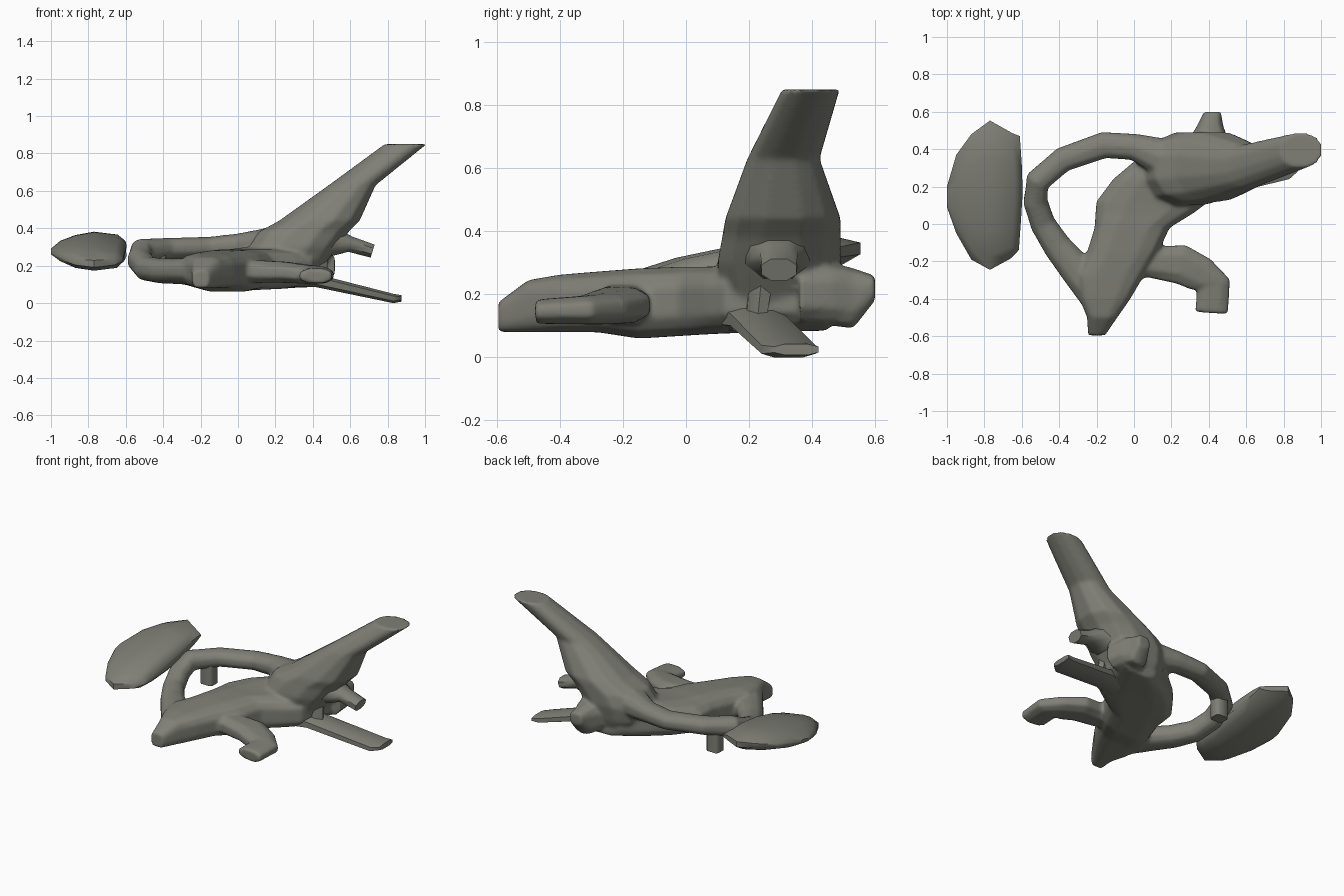
import bpy, bmesh, math
from mathutils import Vector

grey = bpy.data.materials.new("warm grey")
grey.diffuse_color = (0.215, 0.215, 0.185, 1)


def loft(name, rings, angle=50):
    """Skin a list of equal-length point rings and cap both ends."""
    bm = bmesh.new()
    vs = [[bm.verts.new(p) for p in r] for r in rings]
    n = len(vs[0])
    for a, b in zip(vs, vs[1:]):
        for i in range(n):
            j = (i + 1) % n
            bm.faces.new((a[i], a[j], b[j], b[i]))
    bm.faces.new(vs[0][::-1])
    bm.faces.new(vs[-1])
    bmesh.ops.recalc_face_normals(bm, faces=bm.faces)
    me = bpy.data.meshes.new(name)
    bm.to_mesh(me)
    bm.free()
    me.materials.append(grey)
    ob = bpy.data.objects.new(name, me)
    bpy.context.collection.objects.link(ob)
    bpy.ops.object.select_all(action='DESELECT')
    ob.select_set(True)
    bpy.context.view_layer.objects.active = ob
    bpy.ops.object.shade_smooth_by_angle(angle=math.radians(angle))
    return ob


def oval(n, power):
    """Superellipse filling -1..1; a lower power gives a boxier outline."""
    def f(v):
        return math.copysign(abs(v) ** power, v)
    ang = [2 * math.pi * (i + 0.5) / n for i in range(n)]
    o = [(f(math.cos(a)), f(math.sin(a))) for a in ang]
    m, k = max(p[0] for p in o), max(p[1] for p in o)
    return [(u / m, v / k) for u, v in o]


def section(axis, pos, a0, a1, b0, b1, n=12, power=0.7):
    """Oval slice across an axis, filling the given extents."""
    pts = []
    for u, v in oval(n, power):
        p = [(a0 + a1) / 2 + u * (a1 - a0) / 2, (b0 + b1) / 2 + v * (b1 - b0) / 2]
        p.insert(axis, pos)
        pts.append(Vector(p))
    return pts


def sweep(name, path, n=8, power=0.9, angle=50):
    """Tube along (x, y, z, half width, half height) points."""
    P = [Vector(p[:3]) for p in path]
    rings = []
    for i, p in enumerate(path):
        t = (P[min(i + 1, len(P) - 1)] - P[max(i - 1, 0)]).normalized()
        side = t.cross(Vector((0, 0, 1))).normalized()
        up = side.cross(t)
        rings.append([P[i] + side * u * p[3] + up * v * p[4] for u, v in oval(n, power)])
    return loft(name, rings, angle)


# Main body, slices running front to back: y, x range, z range
body = [(-0.595, -0.245, -0.155, 0.08, 0.175), (-0.5, -0.25, -0.09, 0.08, 0.245),
        (-0.4, -0.29, -0.02, 0.08, 0.262), (-0.28, -0.31, 0.05, 0.08, 0.272),
        (-0.15, -0.25, 0.13, 0.06, 0.282), (-0.02, -0.21, 0.19, 0.068, 0.287),
        (0.06, -0.205, 0.32, 0.073, 0.287), (0.12, -0.2, 0.4, 0.076, 0.29),
        (0.24, -0.11, 0.44, 0.08, 0.3), (0.35, 0.02, 0.46, 0.083, 0.3),
        (0.45, 0.2, 0.48, 0.085, 0.28)]
blend = [loft("body", [section(1, *s, power=0.62) for s in body])]

# Raised fin, horizontal slices: z, x range, y range
fin = [(0.12, 0.15, 0.42, 0.16, 0.44), (0.2, 0.08, 0.46, 0.12, 0.47),
       (0.3, 0.06, 0.53, 0.1, 0.49), (0.38, 0.11, 0.59, 0.115, 0.49),
       (0.44, 0.22, 0.65, 0.125, 0.49), (0.63, 0.485, 0.735, 0.195, 0.423),
       (0.85, 0.785, 1.008, 0.305, 0.487)]
blend.append(loft("raised_fin", [section(2, *s, power=0.85) for s in fin]))

# Handle loop from the nose round to the fin
blend.append(sweep("handle_loop", [
    (-0.18, -0.38, 0.17, 0.11, 0.08), (-0.31, -0.24, 0.17, 0.088, 0.07),
    (-0.41, -0.12, 0.172, 0.075, 0.068), (-0.487, 0.0, 0.185, 0.067, 0.068),
    (-0.527, 0.12, 0.23, 0.065, 0.066), (-0.515, 0.23, 0.28, 0.066, 0.066),
    (-0.38, 0.345, 0.292, 0.066, 0.058), (-0.16, 0.422, 0.298, 0.07, 0.057),
    (0.0, 0.412, 0.308, 0.07, 0.065), (0.14, 0.36, 0.31, 0.1, 0.09),
    (0.3, 0.31, 0.32, 0.14, 0.12)], n=10))

# Bent front arm with its hand
blend.append(sweep("front_arm", [
    (-0.05, -0.2, 0.17, 0.1, 0.06), (0.08, -0.205, 0.17, 0.08, 0.06),
    (0.25, -0.215, 0.165, 0.105, 0.056), (0.36, -0.27, 0.155, 0.095, 0.05),
    (0.425, -0.32, 0.15, 0.09, 0.045), (0.415, -0.475, 0.145, 0.087, 0.038)], n=8, power=0.8))

# Rear stub
stub = [(0.36, 0.24, 0.52, 0.1, 0.3), (0.46, 0.3, 0.5, 0.1, 0.3),
        (0.53, 0.34, 0.475, 0.09, 0.285), (0.6, 0.375, 0.465, 0.18, 0.26)]
blend.append(loft("rear_stub", [section(1, *s, n=10) for s in stub]))

# Melt the main parts into one skin with soft joins
bpy.ops.object.select_all(action='DESELECT')
for ob in blend:
    ob.select_set(True)
bpy.context.view_layer.objects.active = blend[0]
bpy.ops.object.join()
skin = blend[0]
skin.name = "body_with_fin_loop_and_arm"
rem = skin.modifiers.new("melt", 'REMESH')
rem.mode = 'VOXEL'
rem.voxel_size = 0.011
rem.use_smooth_shade = True
smo = skin.modifiers.new("soften", 'SMOOTH')
smo.factor = 0.5
smo.iterations = 7

# Post hanging below the loop
loft("loop_post", [section(2, z, -0.475, -0.385, 0.26, 0.34, n=8, power=0.4)
                   for z in (0.12, 0.28)])

# Side paddle, tilted so its back edge is higher
paddle = [(-1.0, 0.09, 0.2, 0.012), (-0.95, -0.05, 0.37, 0.04), (-0.87, -0.19, 0.48, 0.065),
          (-0.77, -0.245, 0.553, 0.077), (-0.635, -0.185, 0.487, 0.068),
          (-0.594, -0.14, 0.47, 0.025)]
rings = []
for x, y0, y1, h in paddle:
    ring = section(0, x, y0, y1, 0.277 - h, 0.277 + h, n=14, power=0.95)
    for p in ring:
        p.z += 0.17 * (p.y - 0.15)
        if x > -0.7:
            p.x -= 0.08 * abs(p.y - 0.2) ** 1.2
    rings.append(ring)
loft("side_paddle", rings)

# Flat lower strut reaching out to the ground: x, y range, z range
strut = [(0.22, 0.06, 0.27, 0.085, 0.2), (0.42, 0.14, 0.31, 0.085, 0.155),
         (0.83, 0.24, 0.41, 0.0, 0.05), (0.875, 0.28, 0.42, 0.008, 0.042)]
loft("lower_strut", [section(0, *s, n=8) for s in strut])

# Short side pipe
sweep("side_pipe", [
    (0.36, 0.3, 0.33, 0.13, 0.11), (0.52, 0.29, 0.33, 0.1, 0.075),
    (0.6, 0.295, 0.315, 0.06, 0.042), (0.72, 0.295, 0.278, 0.055, 0.036)], n=8)

# Thin brace between the pipe and the strut
sweep("brace", [(0.42, 0.24, 0.29, 0.05, 0.04), (0.43, 0.22, 0.13, 0.05, 0.03)], n=6)
